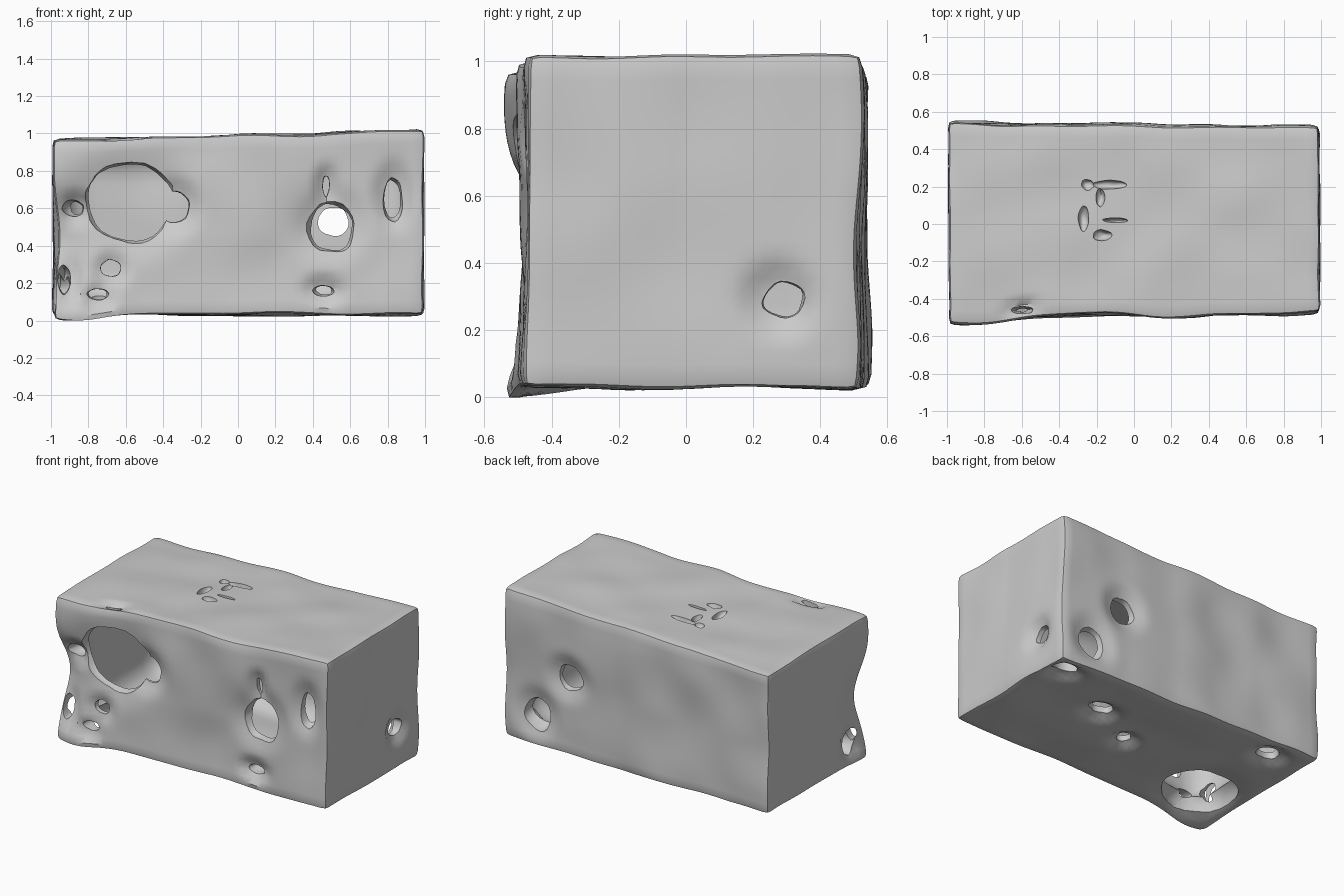
import bpy, bmesh, math
from mathutils import Vector, noise

if "Cube" in bpy.data.objects:
    bpy.data.objects.remove(bpy.data.objects["Cube"])

# openings: face, (u, v) centre on that face, (u, v) radii
HOLES = [
    ('front', (-.57, .63), (.25, .22)), ('front', (-.35, .61), (.10, .09)),
    ('front', (-.88, .60), (.06, .045)),
    ('front', (-.68, .28), (.055, .045)),
    ('front', (-.75, .14), (.055, .03)), ('front', (-.93, .22), (.035, .08)),
    ('front', (.50, .50), (.135, .14)), ('front', (.47, .72), (.018, .06)),
    ('front', (.46, .16), (.06, .03)), ('front', (.83, .65), (.055, .12)),
    ('right', (.29, .29), (.065, .055)),
    ('left', (-.36, .16), (.07, .08)),
    ('back', (.75, .22), (.10, .11)), ('back', (.51, .53), (.095, .09)),
    ('bottom', (.87, .39), (.09, .06)), ('bottom', (.38, .14), (.08, .06)),
    ('bottom', (.05, -.04), (.045, .045)), ('bottom', (-.74, .37), (.08, .06)),
    ('bottom', (-.69, -.22), (.24, .23)),
    ('top', (-.60, -.46), (.06, .02)),
]
FACES = {  # normal axis, side, surface position, u axis, v axis
    'front': (1, -1, -.49, 0, 2), 'back': (1, 1, .53, 0, 2),
    'right': (0, 1, .99, 1, 2), 'left': (0, -1, -.99, 1, 2),
    'top': (2, 1, .99, 0, 1), 'bottom': (2, -1, .03, 0, 1)}
LO, HI = Vector((-.99, -.49, .03)), Vector((.99, .53, .99))


def bump(co, centre, radius):
    return math.exp(-((co - Vector(centre)).length / radius) ** 2)


def weather(co):
    """Gently wavy faces, bulges, a broken corner and dished hole rims."""
    p = co.copy()
    n = noise.noise_vector(co * 3.1 + Vector((4, 7, 2)))
    p += Vector((n.x * .012, n.y * .022, n.z * .015))
    p.z += .03 * co.x * (co.z - .1)
    p.y -= .012 * co.x * (1 if co.y > 0 else -1)
    p.y -= .05 * bump(co, (-.85, -.49, .85), .25)
    p += Vector((0, -.04, -.035)) * bump(co, (-.88, -.49, .03), .2)
    p += Vector((.03, .08, 0)) * bump(co, (-.99, -.49, .45), .2)
    for face, (u, v), (ru, rv) in HOLES:
        ax, side, pos, ua, va = FACES[face]
        if side * (pos - co[ax]) < .02:
            d = math.hypot((co[ua] - u) / (ru + .04), (co[va] - v) / (rv + .04))
            edge = min(co[a] - LO[a] if co[a] < (LO[a] + HI[a]) / 2 else HI[a] - co[a]
                       for a in (ua, va))
            fade = max(0, min(1, edge / .08))
            p[ax] -= side * .04 * fade * math.exp(-d ** 4)
    p.x = max(-1, min(1, p.x))
    p.z = max(0, p.z)
    return p


def make_block(name, lo, hi, rounding, step):
    """Subdivided box with rounded edges and weathered faces."""
    lo, hi = Vector(lo), Vector(hi)
    bm = bmesh.new()
    size = hi - lo
    counts = [max(2, round(s / step)) for s in size]
    for ax in range(3):
        ua, va = [a for a in range(3) if a != ax]
        for end in (lo[ax], hi[ax]):
            grid = []
            for i in range(counts[ua] + 1):
                row = []
                for j in range(counts[va] + 1):
                    c = Vector((0, 0, 0))
                    c[ax] = end
                    c[ua] = lo[ua] + size[ua] * i / counts[ua]
                    c[va] = lo[va] + size[va] * j / counts[va]
                    row.append(bm.verts.new(c))
                grid.append(row)
            for i in range(counts[ua]):
                for j in range(counts[va]):
                    bm.faces.new((grid[i][j], grid[i + 1][j],
                                  grid[i + 1][j + 1], grid[i][j + 1]))
    bmesh.ops.remove_doubles(bm, verts=bm.verts, dist=.0005)
    for v in bm.verts:
        core = Vector([max(lo[a] + rounding, min(hi[a] - rounding, v.co[a])) for a in range(3)])
        d = v.co - core
        v.co = weather(core + d.normalized() * rounding if d.length > rounding else v.co)
    return finish(bm, name)


def finish(bm, name):
    bmesh.ops.recalc_face_normals(bm, faces=bm.faces)
    me = bpy.data.meshes.new(name)
    bm.to_mesh(me)
    bm.free()
    ob = bpy.data.objects.new(name, me)
    bpy.context.collection.objects.link(ob)
    return ob


def make_hole_cutters():
    """One mesh of irregular plugs, one for each opening."""
    bm = bmesh.new()

    def plug(face, uv, radii, depth):
        ax, side, pos, ua, va = FACES[face]
        new = bmesh.ops.create_icosphere(bm, subdivisions=3, radius=1)['verts']
        for v in new:
            k = 1 + .16 * noise.noise(v.co * 1.3 + Vector((uv[0] * 9, uv[1] * 9, ax)))
            d = v.co * k
            c = Vector((0, 0, 0))
            c[ax] = pos + d.z * depth
            c[ua] = uv[0] + d.x * radii[0]
            c[va] = uv[1] + d.y * radii[1]
            v.co = c
    for face, uv, radii in HOLES:
        plug(face, uv, radii, .17)
    # broken slits in the top
    for uv, radii in (((-.13, .21), (.09, .025)), ((-.25, .21), (.035, .03)),
                      ((-.18, .14), (.025, .05)), ((-.27, .03), (.03, .07)),
                      ((-.17, -.06), (.05, .03)), ((-.1, .02), (.07, .012))):
        plug('top', uv, radii, .05)
    return finish(bm, 'hole_cutters')


def cut(target, cutter):
    m = target.modifiers.new('cut', 'BOOLEAN')
    m.operation, m.solver, m.object = 'DIFFERENCE', 'EXACT', cutter
    m.use_self = True
    cutter.hide_render = True
    bpy.context.view_layer.objects.active = target
    bpy.ops.object.modifier_apply(modifier=m.name)
    bpy.data.objects.remove(cutter)


# hollow stone block with eroded openings
block = make_block('stone_block', LO, HI, .025, .035)
cavity = make_block('cavity_cutter', (-.92, -.42, .10), (.92, .46, .92), .15, .06)
cut(block, cavity)
cut(block, make_hole_cutters())

bpy.ops.object.select_all(action='DESELECT')
block.select_set(True)
bpy.context.view_layer.objects.active = block
bpy.ops.object.shade_smooth_by_angle(angle=math.radians(35))
